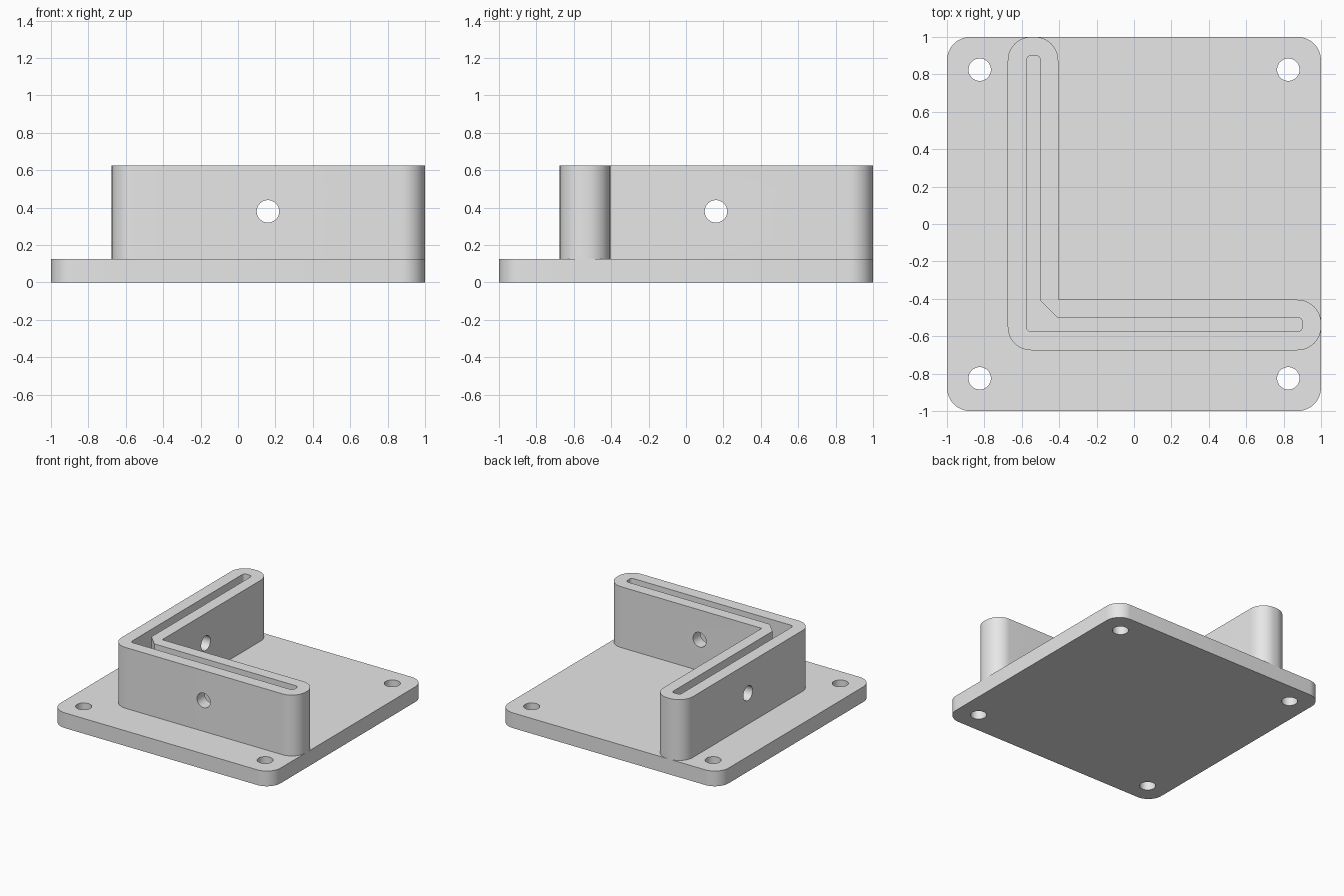
import bpy, bmesh, math
from mathutils import Vector, Matrix

if "Cube" in bpy.data.objects:
    bpy.data.objects.remove(bpy.data.objects["Cube"], do_unlink=True)

PLATE_TOP, WALL_TOP = 0.125, 0.625

grey = bpy.data.materials.new("plain grey")
grey.use_nodes = True
COLOUR = (0.8, 0.8, 0.8, 1)
grey.diffuse_color = COLOUR
grey.node_tree.nodes["Principled BSDF"].inputs["Base Color"].default_value = COLOUR


def rounded(corners, steps=12):
    """Outline from (x, y, radius) corners, each rounded with a tangent arc."""
    out = []
    for i, (x, y, r) in enumerate(corners):
        p = Vector((x, y))
        if r == 0:
            out.append(p)
            continue
        a = (Vector(corners[i - 1][:2]) - p).normalized()
        b = (Vector(corners[(i + 1) % len(corners)][:2]) - p).normalized()
        half = a.angle(b) / 2
        centre = p + (a + b).normalized() * r / math.sin(half)
        start = p + a * r / math.tan(half) - centre
        end = p + b * r / math.tan(half) - centre
        sweep = math.atan2(start.x * end.y - start.y * end.x, start.dot(end))
        for k in range(steps + 1):
            out.append(centre + Matrix.Rotation(sweep * k / steps, 2) @ start)
    return out


def finish(bm, name):
    bmesh.ops.recalc_face_normals(bm, faces=bm.faces)
    mesh = bpy.data.meshes.new(name)
    bm.to_mesh(mesh)
    bm.free()
    mesh.materials.append(grey)
    ob = bpy.data.objects.new(name, mesh)
    bpy.context.collection.objects.link(ob)
    return ob


def prism(name, outline, z0, z1):
    bm = bmesh.new()
    face = bm.faces.new([bm.verts.new((p.x, p.y, z0)) for p in outline])
    top = bmesh.ops.extrude_face_region(bm, geom=[face])["geom"]
    bmesh.ops.translate(bm, vec=(0, 0, z1 - z0),
                        verts=[v for v in top if isinstance(v, bmesh.types.BMVert)])
    return finish(bm, name)


def drill(name, centre, axis, length):
    bm = bmesh.new()
    turn = Vector((0, 0, 1)).rotation_difference(Vector(axis)).to_matrix().to_4x4()
    bmesh.ops.create_cone(bm, cap_ends=True, segments=48, radius1=0.06, radius2=0.06,
                          depth=length, matrix=Matrix.Translation(centre) @ turn)
    return finish(bm, name)


def cut(target, cutters):
    for c in cutters:
        c.hide_render = True
        mod = target.modifiers.new(c.name, 'BOOLEAN')
        mod.operation, mod.solver, mod.object = 'DIFFERENCE', 'EXACT', c
    bpy.ops.object.select_all(action='DESELECT')
    target.select_set(True)
    bpy.context.view_layer.objects.active = target
    for c in cutters:
        bpy.ops.object.modifier_apply(modifier=c.name)
        bpy.data.objects.remove(c, do_unlink=True)
    bpy.ops.object.shade_smooth_by_angle(angle=math.radians(30))


# Base plate with four screw holes
R = 0.125
plate = prism("base_plate", rounded([(-1, -1, R), (1, -1, R), (1, 1, R), (-1, 1, R)]),
              0, PLATE_TOP)
cut(plate, [drill(f"screw_hole_{i}", (x, y, 0.06), (0, 0, 1), 0.4)
            for i, (x, y) in enumerate((sx * 0.825, sy * 0.825)
                                       for sx in (-1, 1) for sy in (-1, 1))])

# L-shaped wall
LO, HI = -0.675, -0.405
wall = prism("corner_wall", rounded([(LO, LO, R), (1, LO, R), (1, HI, R),
                                     (HI, HI, 0), (HI, 1, R), (LO, 1, R)]),
             PLATE_TOP, WALL_TOP)

# Slot along the wall, with a chamfered inside corner
SO, SI, END, CH, r = -0.575, -0.5, 0.9, -0.41, 0.025
slot = prism("slot", rounded([(SO, SO, r), (END, SO, r), (END, SI, r), (CH, SI, 0),
                              (SI, CH, 0), (SI, END, r), (SO, END, r)], 6),
             0, WALL_TOP + 0.1)

# Cross holes through each arm
MID = (LO + HI) / 2
cut(wall, [slot,
           drill("cross_hole_front", (0.16, MID, 0.38), (0, 1, 0), 0.5),
           drill("cross_hole_side", (MID, 0.16, 0.38), (1, 0, 0), 0.5)])
